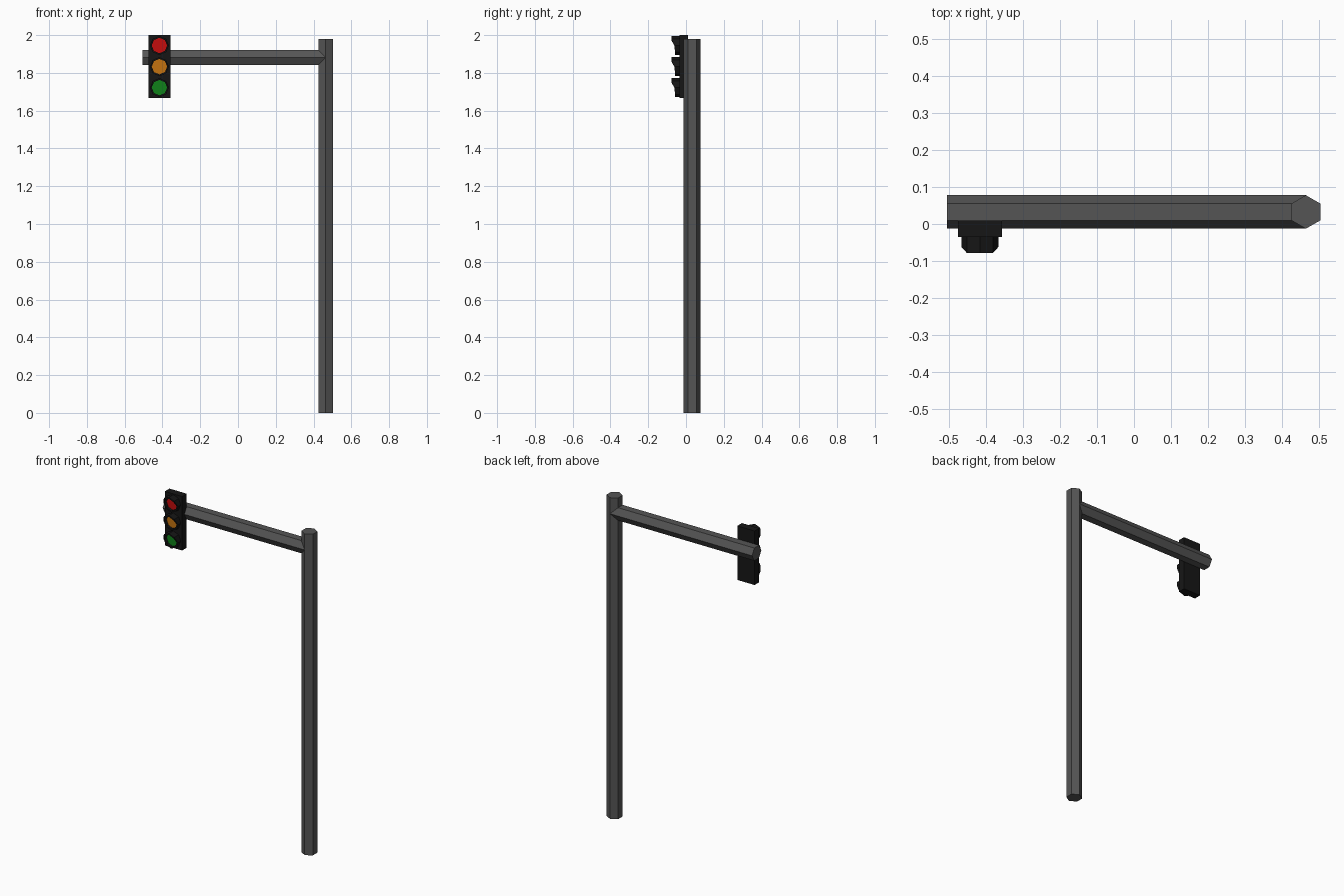
import bpy, bmesh, math

if "Cube" in bpy.data.objects:
    bpy.data.objects.remove(bpy.data.objects["Cube"])

def mat(name, rgb):
    m = bpy.data.materials.new(name)
    m.diffuse_color = (*rgb, 1)
    m.use_nodes = True
    m.node_tree.nodes["Principled BSDF"].inputs["Base Color"].default_value = m.diffuse_color
    return m

DARK = mat("dark_grey", (0.09, 0.09, 0.09))
BLACK = mat("black", (0.008, 0.008, 0.008))
LIGHTS = [("red", (0.55, 0.004, 0.004), 1.945),
          ("amber", (0.55, 0.17, 0.005), 1.833),
          ("green", (0.005, 0.22, 0.01), 1.722)]
SX = -0.416  # signal centre line

def prism(name, sides, r, depth, loc, rot, material):
    bpy.ops.mesh.primitive_cylinder_add(vertices=sides, radius=r, depth=depth,
                                        location=loc, rotation=rot)
    o = bpy.context.object
    o.name = name
    o.data.materials.append(material)
    return o

# Hexagonal pole and arm
prism("pole", 6, 0.0452, 1.98, (0.464, 0.0325, 0.99), (0, 0, 0), DARK)
prism("arm", 6, 0.0452, 0.969, (-0.0205, 0.0325, 1.881), (0, math.pi / 2, 0), DARK)

# Signal housing
bpy.ops.mesh.primitive_cube_add(size=1, location=(SX, -0.0125, 1.8335))
box = bpy.context.object
box.name = "signal_housing"
box.scale = (0.118, 0.045, 0.333)
box.data.materials.append(BLACK)

def hood(name, z):
    # Octagonal tube whose lip is longest at the top
    bm = bmesh.new()
    rings = []
    for i in range(8):
        a = i * math.pi / 4
        c, s = math.cos(a), math.sin(a)
        lip = -0.078 if s > 0.1 else (-0.062 if s > -0.1 else -0.058)
        rings.append([bm.verts.new((SX + r * c, y, z + r * s))
                      for r, y in ((0.05, -0.034), (0.05, lip), (0.041, lip), (0.041, -0.034))])
    for i in range(8):
        p, q = rings[i], rings[(i + 1) % 8]
        for k in range(4):
            j = (k + 1) % 4
            bm.faces.new((p[k], p[j], q[j], q[k]))
    bmesh.ops.recalc_face_normals(bm, faces=bm.faces)
    me = bpy.data.meshes.new(name)
    bm.to_mesh(me)
    bm.free()
    o = bpy.data.objects.new(name, me)
    bpy.context.collection.objects.link(o)
    me.materials.append(BLACK)

# Lenses and hoods
for colour, rgb, z in LIGHTS:
    prism(colour + "_lens", 8, 0.0415, 0.012, (SX, -0.037, z),
          (math.pi / 2, 0, 0), mat(colour, rgb))
    hood(colour + "_hood", z)
